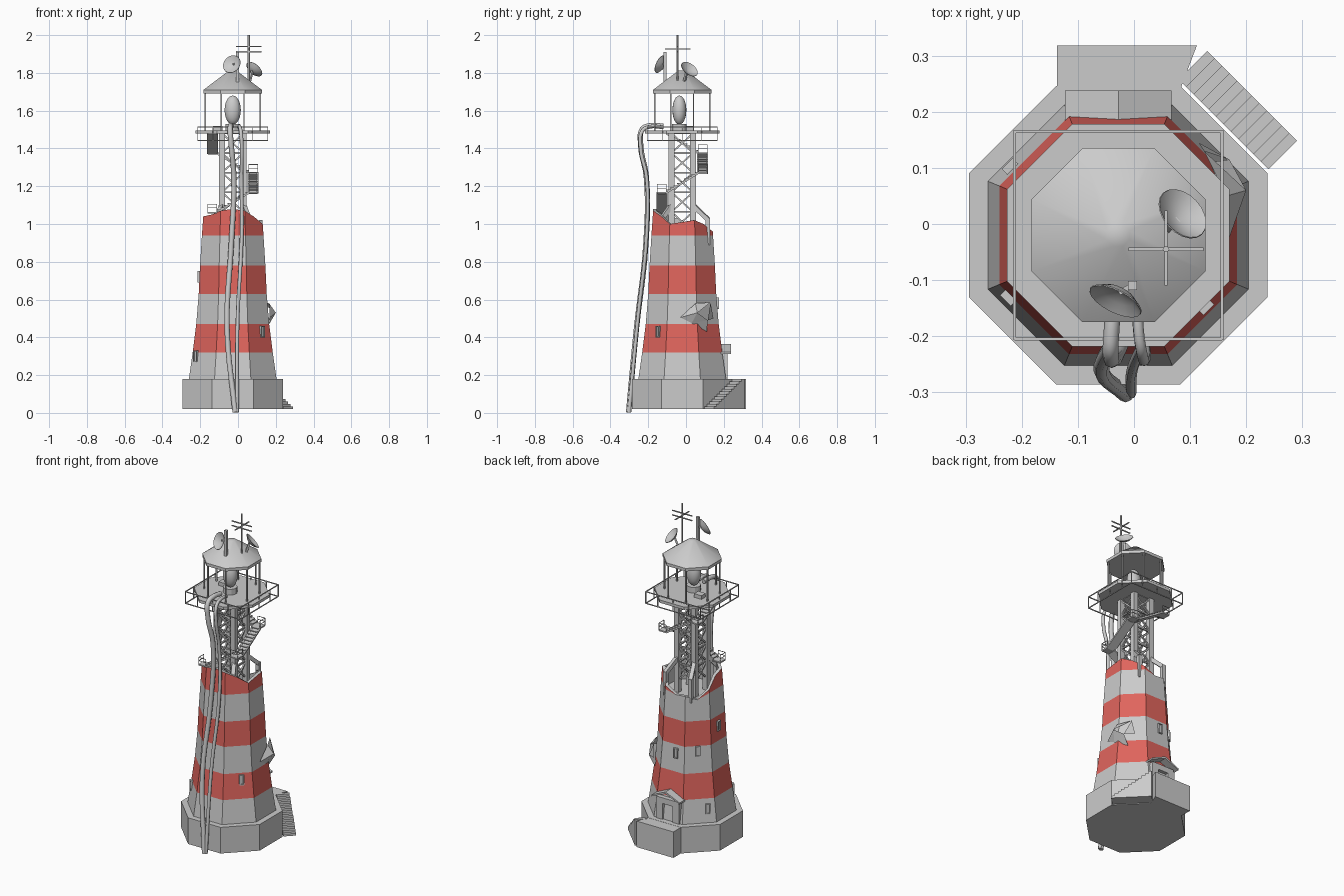
import bpy, bmesh, math
from mathutils import Vector, Matrix

if "Cube" in bpy.data.objects:
    bpy.data.objects.remove(bpy.data.objects["Cube"])

CX, CY = -0.028, -0.02          # tower axis
K = 1 / math.cos(math.pi / 8)

red = bpy.data.materials.new("red_paint")
red.diffuse_color = (0.75, 0.13, 0.11, 1)
red.use_nodes = True
red.node_tree.nodes["Principled BSDF"].inputs["Base Color"].default_value = red.diffuse_color


def finish(name, bm, mat=None, smooth=False):
    bmesh.ops.remove_doubles(bm, verts=bm.verts, dist=1e-5)
    bmesh.ops.recalc_face_normals(bm, faces=bm.faces)
    me = bpy.data.meshes.new(name)
    bm.to_mesh(me)
    bm.free()
    ob = bpy.data.objects.new(name, me)
    bpy.context.collection.objects.link(ob)
    if mat:
        me.materials.append(mat)
    if smooth:
        bpy.context.view_layer.objects.active = ob
        ob.select_set(True)
        bpy.ops.object.shade_smooth_by_angle(angle=math.radians(40))
        ob.select_set(False)
    return ob


def box(bm, c, s, rot=0.0):
    m = Matrix.Translation(c) @ Matrix.Rotation(rot, 4, 'Z') @ Matrix.Diagonal((*s, 1))
    bmesh.ops.create_cube(bm, size=1, matrix=m)


def bar(bm, a, b, r, n=4):
    a, b = Vector(a), Vector(b)
    d = b - a
    m = (Matrix.Translation((a + b) / 2) @ d.to_track_quat('Z', 'Y').to_matrix().to_4x4()
         @ Matrix.Rotation(math.pi / n, 4, 'Z'))
    bmesh.ops.create_cone(bm, cap_ends=True, segments=n, radius1=r, radius2=r,
                          depth=d.length, matrix=m)


def loft(bm, rings, cap=True):
    vs = [[bm.verts.new(p) for p in ring] for ring in rings]
    n = len(vs[0])
    for lo, hi in zip(vs, vs[1:]):
        for i in range(n):
            j = (i + 1) % n
            bm.faces.new((lo[i], lo[j], hi[j], hi[i]))
    if cap:
        bm.faces.new(vs[0])
        bm.faces.new(vs[-1])


def octo(ap, z):
    return [(CX + ap * K * math.cos(math.radians(22.5 + 45 * i)),
             CY + ap * K * math.sin(math.radians(22.5 + 45 * i)), z) for i in range(8)]


def octagon(name, levels, smooth=False):
    bm = bmesh.new()
    loft(bm, [octo(a, z) for a, z in levels])
    return finish(name, bm, smooth=smooth)


# foundation, rear landing and entrance steps
octagon("foundation", [(0.266, 0.02), (0.266, 0.18)])
bm = bmesh.new()
foot = [(-0.137, 0.2), (-0.137, 0.318), (0.112, 0.318), (0.085, 0.247), (0.08, 0.2)]
loft(bm, [[(x, y, z) for x, y in foot] for z in (0.02, 0.179)])
finish("rear_landing", bm)
bm = bmesh.new()
for i in range(12):
    t, h = (i + 0.5) / 12, 0.16 * (12 - i) / 12
    box(bm, (0.105 + 0.16 * t, 0.283 - 0.16 * t, 0.02 + h / 2), (0.019, 0.072, h), -math.pi / 4)
finish("entrance_steps", bm)

# tower walls: tapered octagon in stripes with a broken rim (16 rim heights)
PROFILE = [(0.18, 0.232), (0.32, 0.212), (0.47, 0.193), (0.63, 0.18), (0.78, 0.173),
           (0.94, 0.163), (1.1, 0.152)]
RIM = [1.01, 1.02, 1.0, 0.96, 0.925, 0.93, 0.905, 0.96, 1.02, 1.04, 1.05, 1.07, 1.08, 1.07,
       1.04, 1.0]


def apothem(z):
    for (z0, a0), (z1, a1) in zip(PROFILE, PROFILE[1:]):
        if z <= z1:
            return a0 + (a1 - a0) * (z - z0) / (z1 - z0)
    return a1


def wall_ring(z, inset=0.0):
    ring = []
    for i, top in enumerate(RIM):
        h = min(z, top)
        r = (apothem(h) - inset) * (K if i % 2 else 1)
        a = math.radians(22.5 * i)
        ring.append((CX + r * math.cos(a), CY + r * math.sin(a), h))
    return ring


grey_bm, red_bm = bmesh.new(), bmesh.new()
for i in range(6):
    loft(red_bm if i % 2 else grey_bm,
         [wall_ring(PROFILE[i][0]), wall_ring(PROFILE[i + 1][0])], cap=False)
for b in (grey_bm, red_bm):
    bmesh.ops.dissolve_degenerate(b, dist=1e-5, edges=b.edges)
finish("tower_red_stripes", red_bm, red)
finish("tower_grey_stripes", grey_bm)
bm = bmesh.new()
loft(bm, [wall_ring(1.1), wall_ring(1.1, 0.018), wall_ring(0.89, 0.018)], cap=False)
bm.verts.ensure_lookup_table()
bm.faces.new(bm.verts[-16:])
finish("tower_inner_wall_and_floor", bm)

# slit windows: face angle, sideways offset, height
bm = bmesh.new()
for deg, off, z in [(-45, 0.02, 0.43), (225, -0.06, 0.3), (135, 0.05, 0.26), (135, 0.0, 0.6),
                    (180, 0.0, 0.72), (90, 0.02, 0.58)]:
    a, r = math.radians(deg), apothem(z)
    n, t = Vector((math.cos(a), math.sin(a), 0)), Vector((-math.sin(a), math.cos(a), 0))
    p = Vector((CX, CY, z)) + n * r + t * off
    for s in (-1, 1):
        box(bm, p + t * s * 0.011, (0.02, 0.005, 0.06), a)
        box(bm, p + Vector((0, 0, s * 0.028)), (0.02, 0.026, 0.005), a)
    box(bm, p, (0.008, 0.02, 0.055), a)
finish("windows", bm)

# entrance porch with gabled roof
bm = bmesh.new()
for x in (-0.085, 0.028):
    box(bm, (x, 0.195, 0.24), (0.045, 0.05, 0.12))
box(bm, (CX, 0.195, 0.295), (0.15, 0.05, 0.035))
box(bm, (CX, 0.185, 0.235), (0.09, 0.03, 0.11))
finish("porch", bm)
bm = bmesh.new()
gable = [(-0.123, 0.312), (CX, 0.352), (0.067, 0.312), (0.067, 0.322), (CX, 0.364), (-0.123, 0.322)]
loft(bm, [[(x, y, z) for x, z in gable] for y in (0.17, 0.238)])
finish("porch_roof", bm)

# torn wall panels
bm = bmesh.new()
P = [bm.verts.new(p) for p in [
    (0.168, -0.03, 0.505), (0.165, 0.05, 0.58), (0.125, 0.13, 0.585), (0.115, 0.145, 0.5),
    (0.135, 0.11, 0.43), (0.168, 0.03, 0.475), (0.2, 0.06, 0.53), (0.17, 0.115, 0.49)]]
for f in [(0, 1, 6), (0, 6, 5), (1, 2, 6), (2, 3, 7), (4, 5, 7), (5, 6, 7)]:
    bm.faces.new([P[i] for i in f])
finish("torn_panels", bm)

# lattice: four posts, cross bracing and bent struts
bm = bmesh.new()
corners = [(CX + sx * 0.057, CY + sy * 0.057) for sx, sy in ((-1, -1), (1, -1), (1, 1), (-1, 1))]
for x, y in corners:
    box(bm, (x, y, 1.185), (0.03, 0.03, 0.6))
finish("lattice_posts", bm)
bm = bmesh.new()
for i in range(4):
    a, b = corners[i], corners[(i + 1) % 4]
    for k in range(5):
        z0, z1 = 0.96 + k * 0.104, 0.96 + (k + 1) * 0.104
        bar(bm, (*a, z0), (*b, z1), 0.006)
        bar(bm, (*b, z0), (*a, z1), 0.006)
        bar(bm, (*a, z1), (*b, z1), 0.006)
finish("lattice_braces", bm)
bm = bmesh.new()
for sx in (-1, 1):
    for sy, out in ((-1, 0.11), (1, 0.135)):
        a = (CX + sx * 0.057, CY + sy * 0.057, 1.1)
        b = (CX + sx * 0.085, CY + sy * out, 1.025)
        bar(bm, a, b, 0.016)
        bar(bm, (b[0], b[1], b[2] + 0.008), (b[0], b[1], 0.89), 0.016)
finish("lattice_struts", bm)

# stair winding around the lattice, one flight per side
bm = bmesh.new()
for k in range(4):
    turn = Matrix.Translation((CX, CY, 1.06 + 0.105 * k)) @ Matrix.Rotation(k * math.pi / 2, 4, 'Z')
    f = bmesh.new()
    V, U0, U1 = -0.108, -0.085, 0.085
    for i in range(9):
        t = (i + 0.5) / 9
        box(f, (U0 + (U1 - U0) * t, V, 0.105 * t + 0.008), (0.018, 0.048, 0.005))
    for v in (-0.024, 0.024):
        bar(f, (U0, V + v, 0), (U1, V + v, 0.105), 0.007)
    loft(f, [[(u, V + v, z - h) for v, h in ((-.024, 0), (.024, 0), (.024, .006), (-.024, .006))]
             for u, z in ((U0, 0), (U1, 0.105))])
    box(f, (-0.108, V, 0), (0.05, 0.05, 0.008))
    for p in ((-0.132, -0.132), (-0.132, -0.084), (-0.084, -0.132)):
        bar(f, (*p, 0), (*p, 0.045), 0.002)
    for z in (0.025, 0.045):
        bar(f, (-0.132, -0.132, z), (-0.132, -0.084, z), 0.002)
        bar(f, (-0.132, -0.132, z), (-0.084, -0.132, z), 0.002)
    f.transform(turn)
    tmp = bpy.data.meshes.new("tmp")
    f.to_mesh(tmp)
    f.free()
    bm.from_mesh(tmp)
    bpy.data.meshes.remove(tmp)
finish("winding_stair", bm)

# gallery deck with square guard frame
octagon("gallery_deck", [(0.198, 1.478), (0.198, 1.495)])
bm = bmesh.new()
H = 0.185
sq = [(CX - H, CY - H), (CX + H, CY - H), (CX + H, CY + H), (CX - H, CY + H)]
for i in range(4):
    a, b = Vector(sq[i]), Vector(sq[(i + 1) % 4])
    for z in (1.442, 1.513):
        bar(bm, (*a, z), (*b, z), 0.0035)
    for t in (0, 0.22, 0.5, 0.78):
        p = a.lerp(b, t)
        bar(bm, (*p, 1.442), (*p, 1.513), 0.003)
finish("gallery_guard", bm)

# lantern room: posts, lens and roof
bm = bmesh.new()
for x, y, z in octo(0.145, 1.49):
    bar(bm, (x, y, z), (x, y, 1.7), 0.005)
finish("lantern_posts", bm)
bm = bmesh.new()
bmesh.ops.create_uvsphere(bm, u_segments=16, v_segments=12, radius=1, matrix=Matrix.Translation(
    (CX, -0.035, 1.603)) @ Matrix.Diagonal((0.043, 0.037, 0.077, 1)))
finish("lens", bm, smooth=True)
bm = bmesh.new()
bar(bm, (CX, -0.035, 1.49), (CX, -0.035, 1.53), 0.04, 12)
box(bm, (CX - 0.08, 0.02, 1.505), (0.05, 0.04, 0.025))
finish("lens_pedestal", bm)
octagon("lantern_roof", [(0.155, 1.692), (0.155, 1.71), (0.02, 1.812)], smooth=True)

# dishes and aerial
def dish(name, c, normal, r=0.051):
    bm = bmesh.new()
    prof = [(0.15, -0.02), (0.6, -0.013), (1, 0.002), (0.98, 0.004), (0.6, -0.008), (0.15, -0.015)]
    loft(bm, [[(r * f * math.cos(i * math.pi / 10), r * f * math.sin(i * math.pi / 10), z)
               for i in range(20)] for f, z in prof])
    bm.transform(Matrix.Translation(c) @ Vector(normal).to_track_quat('Z', 'Y').to_matrix().to_4x4())
    finish(name, bm, smooth=True)


dish("front_dish", (-0.032, -0.135, 1.845), (-0.4, -0.8, 0.38))
dish("side_dish", (0.085, 0.017, 1.818), (0.55, 0.5, 0.65))
bm = bmesh.new()
box(bm, (-0.003, -0.11, 1.825), (0.016, 0.016, 0.17))
bar(bm, (-0.003, -0.11, 1.85), (-0.026, -0.122, 1.845), 0.007)
bar(bm, (0.06, -0.01, 1.75), (0.075, 0.005, 1.81), 0.008)
finish("dish_mounts", bm)
bm = bmesh.new()
bar(bm, (0.057, -0.045, 1.74), (0.057, -0.045, 2.0), 0.006, 6)
for z in (1.94, 1.912):
    bar(bm, (-0.01, -0.045, z), (0.124, -0.045, z), 0.004)
bar(bm, (0.057, -0.11, 1.926), (0.057, 0.024, 1.926), 0.004)
finish("aerial", bm)


# cables hanging down the front
def cable(name, pts, r):
    cu = bpy.data.curves.new(name, 'CURVE')
    cu.dimensions, cu.bevel_depth, cu.bevel_resolution, cu.use_fill_caps = '3D', r, 2, True
    cu.resolution_u = 5
    sp = cu.splines.new('BEZIER')
    sp.bezier_points.add(len(pts) - 1)
    for bp, p in zip(sp.bezier_points, pts):
        bp.co = p
        bp.handle_left_type = bp.handle_right_type = 'AUTO'
    bpy.context.collection.objects.link(bpy.data.objects.new(name, cu))


cable("cable_left", [(-0.015, -0.304, 0.003), (-0.058, -0.262, 0.45), (-0.035, -0.212, 0.9),
                     (-0.022, -0.21, 1.25), (-0.036, -0.24, 1.42), (-0.042, -0.23, 1.503),
                     (-0.04, -0.19, 1.52), (-0.035, -0.12, 1.518)], 0.014)
cable("cable_right", [(-0.006, -0.302, 0.003), (-0.002, -0.255, 0.5), (0.02, -0.208, 0.95),
                      (0.018, -0.209, 1.25), (0.02, -0.24, 1.4), (0.014, -0.23, 1.495),
                      (0.008, -0.19, 1.515), (0.005, -0.12, 1.512)], 0.01)
